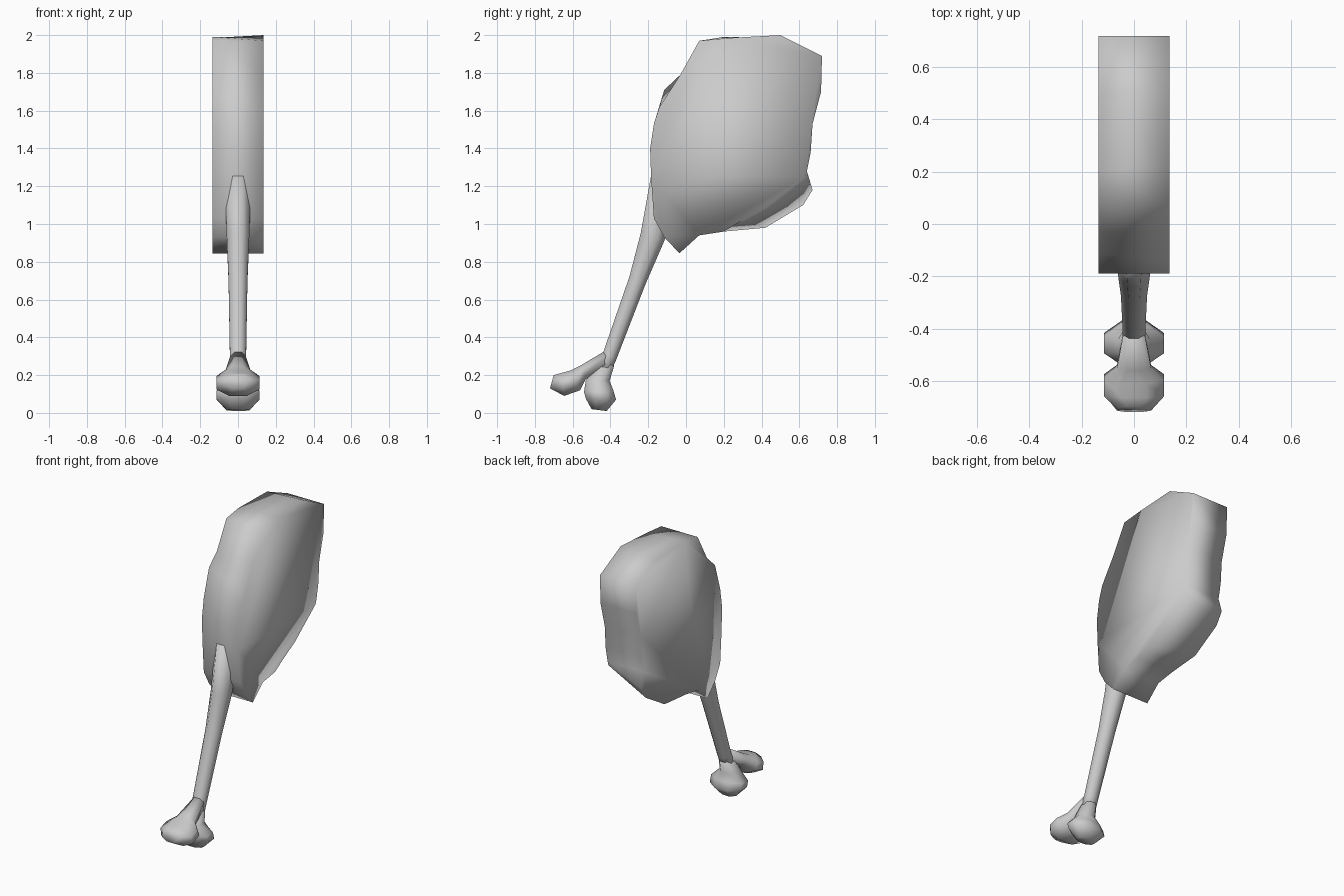
import bpy, bmesh, math
from mathutils import Vector

cube = bpy.data.objects.get("Cube")
if cube:
    bpy.data.objects.remove(cube)

# One plain grey for everything
grey = bpy.data.materials.new("plain grey")
grey.use_nodes = True
grey.diffuse_color = (0.6, 0.6, 0.6, 1)
grey.node_tree.nodes["Principled BSDF"].inputs["Base Color"].default_value = (0.6, 0.6, 0.6, 1)


def loft(name, rings):
    """Skin a row of equal-length point rings and cap both ends."""
    bm = bmesh.new()
    loops = [[bm.verts.new(p) for p in ring] for ring in rings]
    n = len(loops[0])
    for a, b in zip(loops, loops[1:]):
        for i in range(n):
            j = (i + 1) % n
            bm.faces.new((a[i], a[j], b[j], b[i]))
    bm.faces.new(loops[0][::-1])
    bm.faces.new(loops[-1])
    bmesh.ops.recalc_face_normals(bm, faces=bm.faces)
    mesh = bpy.data.meshes.new(name)
    bm.to_mesh(mesh)
    bm.free()
    mesh.materials.append(grey)
    mesh.shade_smooth()
    obj = bpy.data.objects.new(name, mesh)
    bpy.context.collection.objects.link(obj)
    return obj


def bone_ring(front, back, half_width, sides=8):
    """Octagon spanning two side-profile points, with a given half width in x."""
    f, b = Vector((0, *front)), Vector((0, *back))
    mid, half = (f + b) / 2, (f - b) / 2
    points = []
    for i in range(sides):
        t = (i + 0.5) * math.tau / sides
        k = 1 / math.cos(math.pi / sides)
        points.append(mid + half * math.cos(t) * k
                      + Vector((half_width * math.sin(t) * k, 0, 0)))
    return points


# Meat slab: an outline whose lower back and shoulder differ between sides
HALF = 0.135
outline = [(0.07, 1.97), (0.23, 1.985), (0.50, 2.0), (0.72, 1.89), (0.715, 1.70),
           (0.67, 1.53), (0.66, 1.38), (0.64, 1.28), (0.63, 1.25), (0.41, 1.08),
           (0.29, 1.015), (0.20, 0.96), (0.07, 0.94), (-0.035, 0.845),
           (-0.115, 0.93), (-0.17, 1.03), (-0.185, 1.25), (-0.19, 1.40),
           (-0.17, 1.53), (-0.14, 1.62), (-0.03, 1.79)]
other_side = {1: (0.20, 1.99), 2: (0.50, 1.985), 8: (0.67, 1.18), 9: (0.62, 1.10),
              10: (0.42, 0.98), 19: (-0.115, 1.71)}
left = [(HALF, *p) for p in outline]
right = [(-HALF, *other_side.get(i, p)) for i, p in enumerate(outline)]
loft("meat", [left, right])

# Bone shaft
loft("bone_shaft", [bone_ring(*r) for r in (
    ((-0.175, 1.31), (-0.02, 1.24), 0.07),
    ((-0.24, 0.95), (-0.115, 0.91), 0.06),
    ((-0.30, 0.72), (-0.215, 0.68), 0.05),
    ((-0.435, 0.33), (-0.37, 0.28), 0.043),
    ((-0.48, 0.22), (-0.41, 0.19), 0.045))])

# Two knuckles at the end of the bone
loft("front_knuckle", [bone_ring(*r) for r in (
    ((-0.425, 0.33), (-0.40, 0.24), 0.04),
    ((-0.56, 0.25), (-0.53, 0.18), 0.065),
    ((-0.61, 0.225), (-0.56, 0.12), 0.115),
    ((-0.665, 0.21), (-0.645, 0.09), 0.115),
    ((-0.70, 0.20), (-0.72, 0.13), 0.065))])
loft("back_knuckle", [bone_ring(*r) for r in (
    ((-0.46, 0.27), (-0.38, 0.25), 0.04),
    ((-0.53, 0.175), (-0.405, 0.17), 0.06),
    ((-0.54, 0.11), (-0.385, 0.12), 0.115),
    ((-0.53, 0.075), (-0.37, 0.07), 0.115),
    ((-0.50, 0.02), (-0.42, 0.01), 0.06))])
